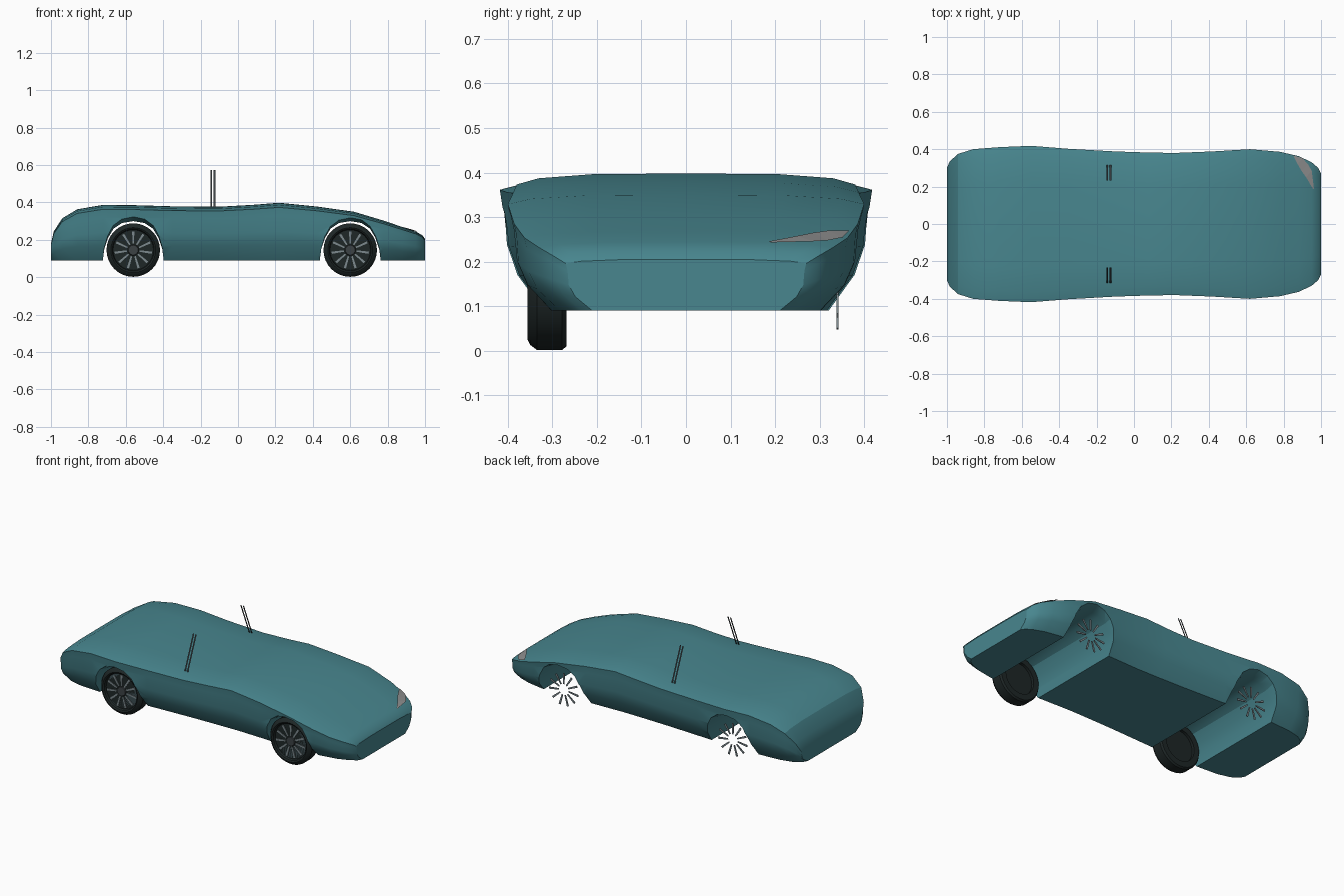
import bpy, bmesh, math
from mathutils import Vector

cube = bpy.data.objects.get("Cube")
if cube:
    bpy.data.objects.remove(cube, do_unlink=True)


def material(name, rgb):
    m = bpy.data.materials.new(name)
    m.use_nodes = True
    m.diffuse_color = (*rgb, 1)
    m.node_tree.nodes["Principled BSDF"].inputs["Base Color"].default_value = (*rgb, 1)
    return m


TEAL = material("teal paint", (0.065, 0.24, 0.275))
RUBBER = material("black rubber", (0.013, 0.02, 0.02))
SLATE = material("slate rim", (0.045, 0.075, 0.085))
SILVER = material("silver spoke", (0.2, 0.25, 0.27))
LAMP = material("lamp grey", (0.28, 0.28, 0.28))
DARK = material("dark trim", (0.045, 0.055, 0.06))


def add_object(name, bm, mat, angle=None):
    mesh = bpy.data.meshes.new(name)
    bm.to_mesh(mesh)
    bm.free()
    mesh.materials.append(mat)
    ob = bpy.data.objects.new(name, mesh)
    bpy.context.collection.objects.link(ob)
    if angle:
        smooth(ob, angle)
    return ob


def smooth(ob, angle):
    bpy.ops.object.select_all(action="DESELECT")
    bpy.context.view_layer.objects.active = ob
    ob.select_set(True)
    bpy.ops.object.shade_smooth_by_angle(angle=math.radians(angle))


def loft(rings, closed=True):
    """Bridge rings of points, optionally capping both ends."""
    bm = bmesh.new()
    rows = [[bm.verts.new(p) for p in ring] for ring in rings]
    n = len(rows[0])
    for a, b in zip(rows, rows[1:]):
        for i in range(n):
            bm.faces.new((a[i], a[(i + 1) % n], b[(i + 1) % n], b[i]))
    if closed:
        bm.faces.new(rows[0])
        bm.faces.new(rows[-1])
    bmesh.ops.recalc_face_normals(bm, faces=bm.faces)
    return bm


# Body: half cross-section (width fraction, height fraction) swept along x
FLOOR = 0.09
SECTION = [(0.78, 0), (0.92, 0.27), (0.975, 0.5), (0.985, 0.78),
           (1, 0.92), (0.87, 0.965), (0.55, 0.995), (0, 1)]
# Stations: x, half width, top height
STATIONS = [(-1, 0.3, 0.18), (-0.985, 0.335, 0.245), (-0.94, 0.375, 0.315),
            (-0.86, 0.4, 0.363), (-0.72, 0.411, 0.387), (-0.55, 0.418, 0.385),
            (-0.35, 0.402, 0.379), (-0.1, 0.388, 0.377), (0.08, 0.382, 0.387),
            (0.22, 0.38, 0.398), (0.42, 0.388, 0.378), (0.62, 0.4, 0.35),
            (0.78, 0.386, 0.302), (0.88, 0.363, 0.268), (0.95, 0.33, 0.244),
            (0.985, 0.3, 0.225), (1, 0.27, 0.205)]


def body_ring(x, w, top):
    half = [(w * u, FLOOR + (top - FLOOR) * v) for u, v in SECTION]
    pts = half + [(-y, z) for y, z in reversed(half[:-1])]
    return [(x, y, z) for y, z in pts]


body = add_object("car_body", loft([body_ring(*s) for s in STATIONS]), TEAL)

# Wheel arches: tunnels through the full width, flared at both sides
AXLES = (-0.56, 0.6)
ARCH = [(-0.163, 0), (-0.155, 0.06), (-0.135, 0.12), (-0.105, 0.17), (-0.06, 0.2),
        (0, 0.21), (0.06, 0.2), (0.105, 0.17), (0.135, 0.12), (0.155, 0.06), (0.163, 0)]


def arch_ring(cx, y, flare):
    pts = [(cx + u * (1 + flare * 0.2), FLOOR + v * (1 + flare)) for u, v in ARCH]
    pts += [(pts[-1][0], 0), (pts[0][0], 0)]
    return [(x, y, z) for x, z in pts]


for cx in AXLES:
    rings = [arch_ring(cx, y, f) for y, f in
             [(-0.5, 0.12), (-0.42, 0.12), (-0.34, 0), (0.34, 0), (0.42, 0.12), (0.5, 0.12)]]
    cutter = add_object("arch_cutter", loft(rings), TEAL)
    cutter.hide_render = True
    mod = body.modifiers.new("arch", "BOOLEAN")
    mod.operation = "DIFFERENCE"
    mod.solver = "EXACT"
    mod.object = cutter
    bpy.context.view_layer.objects.active = body
    bpy.ops.object.modifier_apply(modifier=mod.name)
    bpy.data.objects.remove(cutter, do_unlink=True)
smooth(body, 25)

# Wheels: tyre and rim on one side, spokes on both
HUB_Z = 0.145
TYRE = [(-0.337, 0.108), (-0.35, 0.112), (-0.356, 0.12), (-0.35, 0.132), (-0.335, 0.143),
        (-0.278, 0.143), (-0.268, 0.135), (-0.268, 0.1), (-0.285, 0.1)]


def circle(cx, y, r, n=32):
    return [(cx + r * math.cos(math.tau * i / n), y, HUB_Z + r * math.sin(math.tau * i / n))
            for i in range(n)]


def make_spokes(name, cx, y, count=11):
    bm = bmesh.new()
    for k in range(count):
        a = math.tau * k / count + math.pi / 2
        out = Vector((math.cos(a), 0, math.sin(a)))
        side = Vector((-out.z, 0, out.x))
        base = Vector((cx, y, HUB_Z))
        quad = [(0.034, -0.004), (0.1, -0.006), (0.1, 0.006), (0.034, 0.004)]
        rows = [[bm.verts.new(base + out * r + side * s + Vector((0, d, 0))) for r, s in quad]
                for d in (-0.002, 0.002)]
        bm.faces.new(rows[0])
        bm.faces.new(rows[1][::-1])
        for i in range(4):
            j = (i + 1) % 4
            bm.faces.new((rows[0][i], rows[1][i], rows[1][j], rows[0][j]))
    bmesh.ops.recalc_face_normals(bm, faces=bm.faces)
    return add_object(name, bm, SILVER)


for label, cx in zip(("rear", "front"), AXLES):
    add_object(label + "_tyre", loft([circle(cx, y, r) for y, r in TYRE]), RUBBER, 35)
    add_object(label + "_rim", loft([circle(cx, -0.337, 0.109), circle(cx, -0.33, 0.109)]),
               SLATE, 35)
    add_object(label + "_hub", loft([circle(cx, -0.343, 0.026, 16), circle(cx, -0.335, 0.03, 16)]),
               DARK, 35)
    for side, y in (("right", -0.34), ("left", 0.34)):
        make_spokes(f"{label}_{side}_spokes", cx, y)

# Window pillars: two thin ribbons each side, leaning inward
for side, s in (("right", -1), ("left", 1)):
    bm = bmesh.new()
    for x in (-0.147, -0.13):
        bm.faces.new([bm.verts.new(p) for p in
                      [(x, s * 0.315, 0.372), (x + 0.009, s * 0.315, 0.372),
                       (x + 0.009, s * 0.232, 0.573), (x, s * 0.232, 0.573)]])
    add_object(side + "_window_pillar", bm, DARK)

# Headlamp: thin plate draped over the left corner of the nose
OUTER = [(0.853, 0.366), (0.9, 0.352), (0.93, 0.32), (0.95, 0.285), (0.962, 0.19)]
INNER = [(0.853, 0.362), (0.875, 0.32), (0.895, 0.285), (0.92, 0.25), (0.958, 0.186)]
bm = bmesh.new()
rows = []
for line in (OUTER, INNER):
    row = []
    for x, y in line:
        hit, loc, _, _ = body.ray_cast(Vector((x, y, 1)), Vector((0, 0, -1)))
        z = loc.z if hit and loc.z > 0.2 else 0.25
        row.append(bm.verts.new((x, y, z + 0.007)))
    rows.append(row)
for i in range(len(OUTER) - 1):
    bm.faces.new((rows[0][i], rows[0][i + 1], rows[1][i + 1], rows[1][i]))
bmesh.ops.recalc_face_normals(bm, faces=bm.faces)
add_object("left_headlamp", bm, LAMP)
